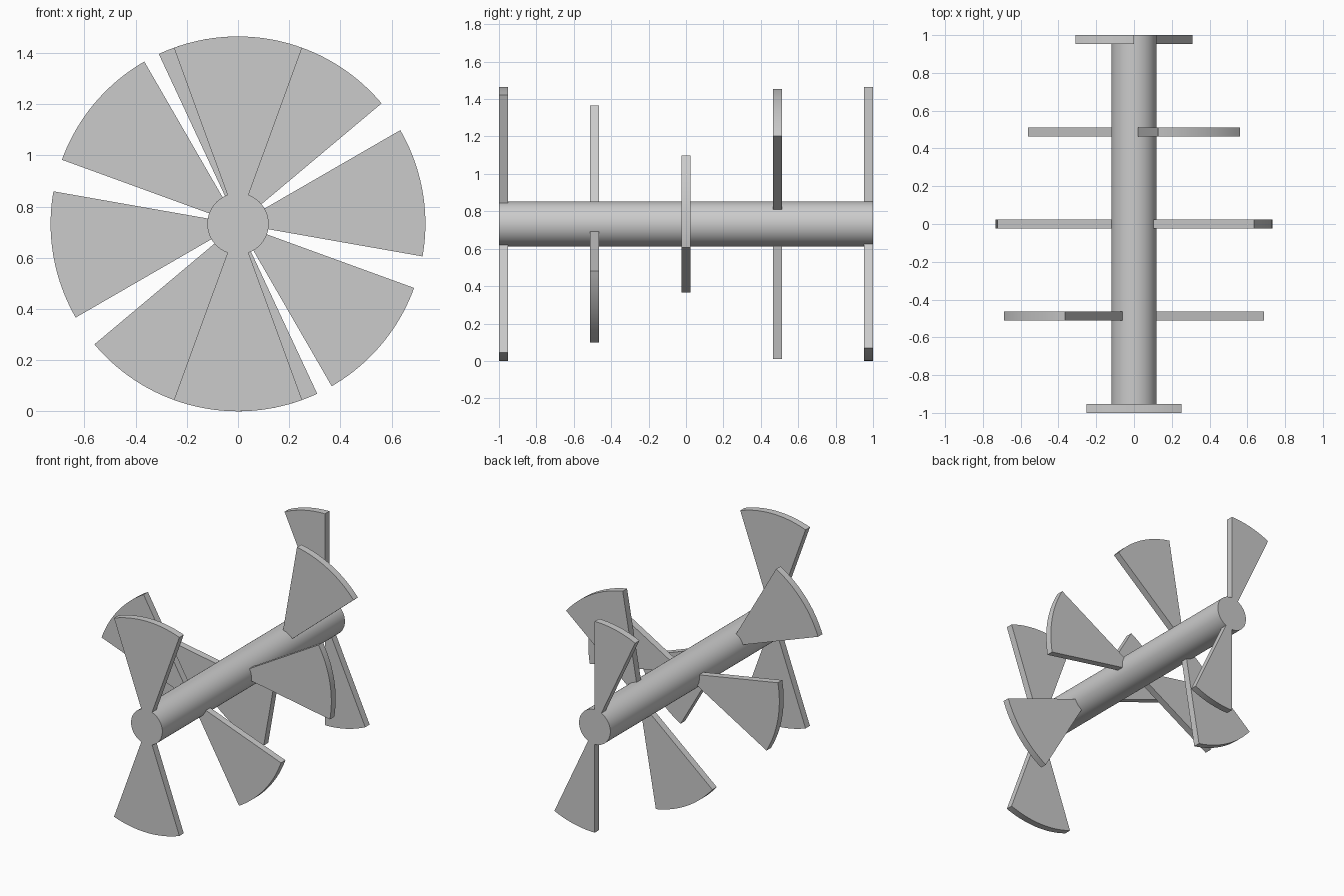
import bpy, bmesh
from math import radians, sin, cos

if "Cube" in bpy.data.objects:
    bpy.data.objects.remove(bpy.data.objects["Cube"])

R, HUB, CZ, T = 0.7325, 0.12, 0.7325, 0.048


def finish(name, bm):
    bmesh.ops.recalc_face_normals(bm, faces=bm.faces[:])
    me = bpy.data.meshes.new(name)
    bm.to_mesh(me)
    bm.free()
    ob = bpy.data.objects.new(name, me)
    bpy.context.collection.objects.link(ob)
    bpy.ops.object.select_all(action='DESELECT')
    ob.select_set(True)
    bpy.context.view_layer.objects.active = ob
    bpy.ops.object.shade_smooth_by_angle(angle=radians(30))
    return ob


def prism(name, outline, y0, y1):
    """Extrude an xz outline along y."""
    bm = bmesh.new()
    face = bm.faces.new([bm.verts.new((x, y0, z)) for x, z in outline])
    ext = bmesh.ops.extrude_face_region(bm, geom=[face], use_keep_orig=True)
    bmesh.ops.translate(bm, vec=(0, y1 - y0, 0),
                        verts=[v for v in ext['geom'] if isinstance(v, bmesh.types.BMVert)])
    return finish(name, bm)


def arc(r, a0, a1, n):
    return [(r * cos(radians(a0 + (a1 - a0) * i / n)),
             CZ + r * sin(radians(a0 + (a1 - a0) * i / n))) for i in range(n + 1)]


# Central shaft
prism("shaft", arc(HUB, 0, 360, 64)[:-1], -1, 1)

# Five pairs of opposite sector blades, each turned 50 degrees from the last;
# the rearmost pair is narrower
spans = [(70, 110), (120, 160), (170, 210), (220, 260), (270, 295)]
for i, (a0, a1) in enumerate(spans):
    y = -1 + T / 2 + i * (2 - T) / 4
    for side, turn in (("a", 0), ("b", 180)):
        outline = (arc(R, a0 + turn, a1 + turn, 20)
                   + arc(HUB - 0.003, a1 + turn, a0 + turn, 8))
        prism(f"blade_{i + 1}{side}", outline, y - T / 2, y + T / 2)
